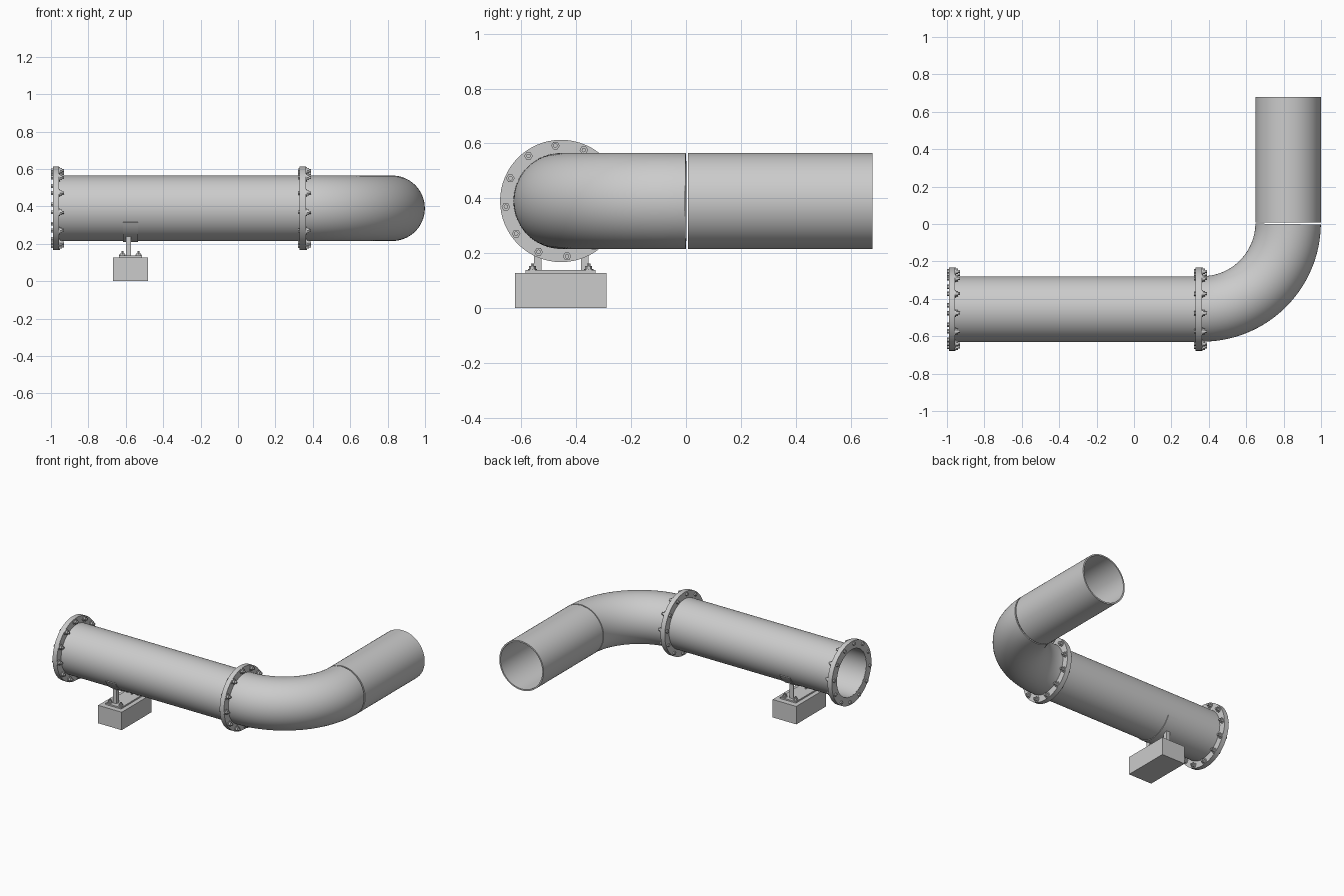
import bpy, bmesh
from math import sin, cos, radians, pi
from mathutils import Vector, Matrix

if "Cube" in bpy.data.objects:
    bpy.data.objects.remove(bpy.data.objects["Cube"])

CY, CZ, R, RI = -0.455, 0.39, 0.175, 0.165
UP = Vector((0, 0, 1))


def finish(name, bm, smooth=True):
    bmesh.ops.recalc_face_normals(bm, faces=bm.faces)
    me = bpy.data.meshes.new(name)
    bm.to_mesh(me)
    bm.free()
    if smooth:
        for p in me.polygons:
            p.use_smooth = True
        me.set_sharp_from_angle(angle=radians(30))
    ob = bpy.data.objects.new(name, me)
    bpy.context.collection.objects.link(ob)
    return ob


def tube(name, frames, ro, ri, n=64):
    """Hollow tube through (centre, direction) frames lying in the xy plane."""
    bm = bmesh.new()
    loop = [(c, d, ro) for c, d in frames] + [(c, d, ri) for c, d in reversed(frames)]
    rings = []
    for c, d, r in loop:
        c, side = Vector(c), Vector(d).cross(UP).normalized()
        rings.append([bm.verts.new(c + r * (cos(2 * pi * i / n) * side + sin(2 * pi * i / n) * UP))
                      for i in range(n)])
    for k, a in enumerate(rings):
        b = rings[(k + 1) % len(rings)]
        for i in range(n):
            j = (i + 1) % n
            bm.faces.new((a[i], a[j], b[j], b[i]))
    return finish(name, bm)


def straight_x(name, x0, x1, ro, ri):
    return tube(name, [((x0, CY, CZ), (1, 0, 0)), ((x1, CY, CZ), (1, 0, 0))], ro, ri)


def stack(bm, base, rot, parts):
    """Cylinders (start, end, radius, sides) along a rotated local z axis."""
    for a, b, r, n in parts:
        m = Matrix.Translation(base) @ rot @ Matrix.Translation((0, 0, (a + b) / 2))
        bmesh.ops.create_cone(bm, cap_ends=True, segments=n, radius1=r, radius2=r,
                              depth=b - a, matrix=m)


def add_box(bm, x0, x1, y0, y1, z0, z1):
    m = Matrix.Translation(((x0 + x1) / 2, (y0 + y1) / 2, (z0 + z1) / 2)) @ \
        Matrix.Diagonal((x1 - x0, y1 - y0, z1 - z0, 1))
    bmesh.ops.create_cube(bm, size=1, matrix=m)


def box(name, *dims):
    bm = bmesh.new()
    add_box(bm, *dims)
    return finish(name, bm, False)


# Pipe runs
straight_x("long_pipe", -0.988, 0.35, R, RI)
tube("outlet_pipe", [((0.824, 0.008, CZ), (0, 1, 0)), ((0.824, 0.68, CZ), (0, 1, 0))], R, RI)

# Quarter bend, stopping just short of the outlet pipe
BR, N = 0.46, 32
frames = []
for i in range(N + 1):
    t = radians(89.2) * i / N
    frames.append(((0.364 + BR * sin(t), 0.006 - BR * cos(t), CZ), (cos(t), sin(t), 0)))
tube("elbow_pipe", frames, R, RI)

# Flanges, each with twelve bolts
TO_X = Matrix.Rotation(pi / 2, 4, 'Y')
for label, x in (("end", -0.99), ("joint", 0.33)):
    straight_x(label + "_flange", x, x + 0.034, 0.223, RI + 0.001)
    bm = bmesh.new()
    for k in range(12):
        a = radians(6 + 30 * k)
        base = Vector((x, CY + 0.203 * cos(a), CZ + 0.203 * sin(a)))
        stack(bm, base, TO_X, [(-0.01, 0.001, 0.012, 6), (0.033, 0.038, 0.02, 20),
                               (0.037, 0.05, 0.0155, 6), (0.049, 0.061, 0.008, 12)])
    finish(label + "_flange_bolts", bm)

# Support: footing, base plate, legs
SX = -0.575
box("footing_block", SX - 0.093, SX + 0.093, -0.624, -0.29, 0, 0.128)
box("base_plate", SX - 0.062, SX + 0.062, -0.586, -0.33, 0.128, 0.138)
for label, s in (("front", -1), ("back", 1)):
    bm = bmesh.new()
    ya, yb = sorted((CY + s * 0.072, CY + s * 0.1))
    add_box(bm, SX - 0.004, SX + 0.004, ya, yb, 0.138, 0.235)
    yc, yd = sorted((CY + s * 0.094, CY + s * 0.1))
    add_box(bm, SX - 0.024, SX + 0.004, yc, yd, 0.138, 0.238)
    finish(label + "_leg", bm, False)

# Anchor bolts
bm = bmesh.new()
for dx in (-0.043, 0.043):
    for y in (-0.56, -0.355):
        stack(bm, Vector((SX + dx, y, 0.138)), Matrix.Identity(4),
              [(-0.001, 0.004, 0.017, 20), (0.003, 0.014, 0.013, 6), (0.013, 0.024, 0.006, 12)])
finish("anchor_bolts", bm)

# Curved saddle plate under the pipe
bm = bmesh.new()
prev = None
for i in range(25):
    a = radians(205 + 130 * i / 24)
    row = [bm.verts.new((SX + x, CY + r * cos(a), CZ + r * sin(a)))
           for x, r in ((-0.04, 0.173), (0.04, 0.173), (0.04, 0.18), (-0.04, 0.18))]
    if prev:
        for k in range(4):
            m = (k + 1) % 4
            bm.faces.new((prev[k], prev[m], row[m], row[k]))
    if i in (0, 24):
        bm.faces.new(row)
    prev = row
finish("saddle_plate", bm)
